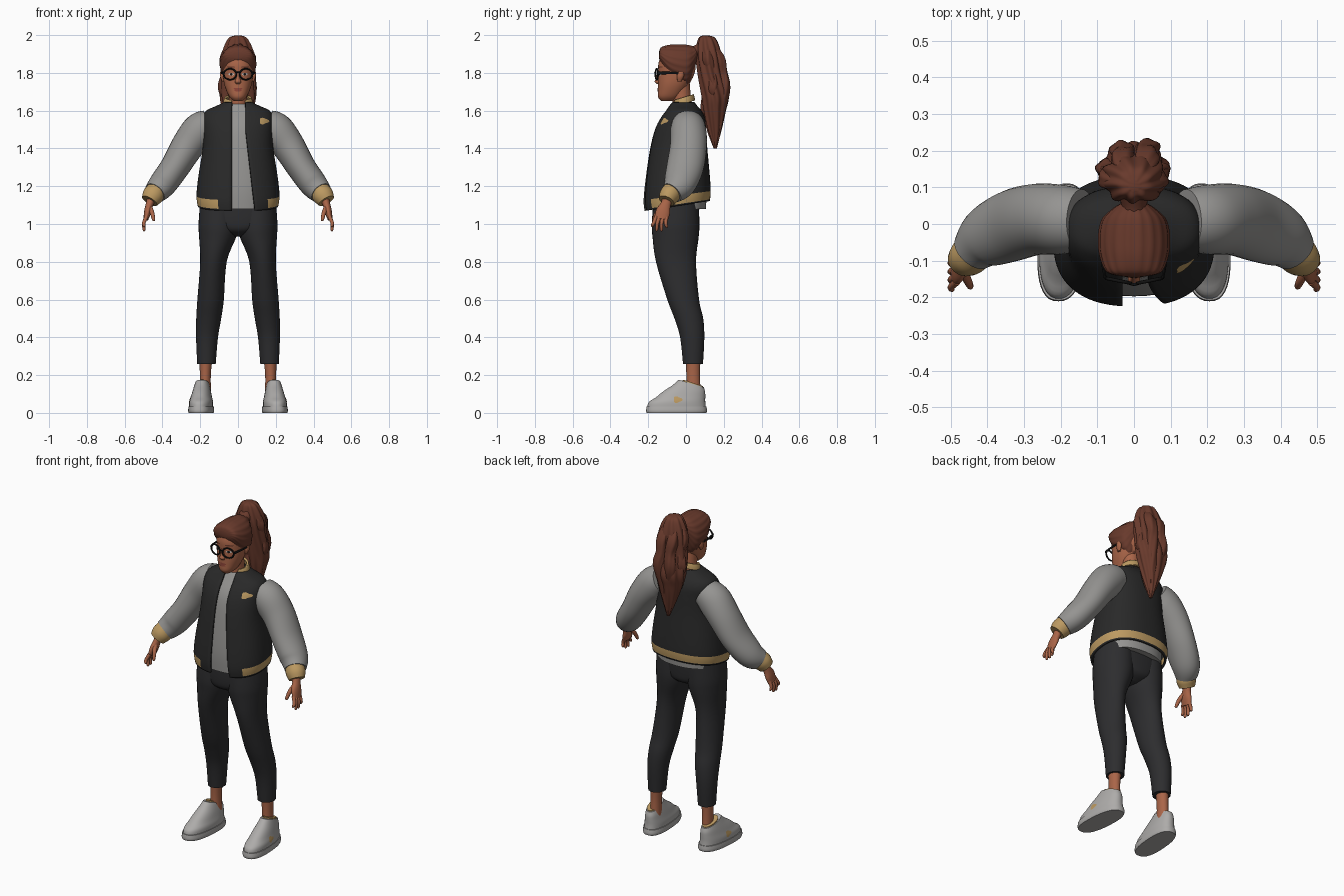
import bpy, bmesh, math
from mathutils import Vector
from mathutils.bvhtree import BVHTree

if "Cube" in bpy.data.objects:
    bpy.data.objects.remove(bpy.data.objects["Cube"], do_unlink=True)


def material(name, red, green, blue):
    mat = bpy.data.materials.new(name)
    mat.use_nodes = True
    mat.diffuse_color = (red, green, blue, 1)
    shader = next(node for node in mat.node_tree.nodes if node.type == "BSDF_PRINCIPLED")
    shader.inputs["Base Color"].default_value = (red, green, blue, 1)
    shader.inputs["Roughness"].default_value = 0.8
    return mat


jacket_black = material("jacket black", .022, .022, .022)
trouser_black = material("trouser charcoal", .026, .026, .028)
cloth_grey = material("cloth grey", .3, .295, .285)
shoe_grey = material("shoe grey", .42, .41, .4)
skin = material("skin brown", .4, .13, .065)
hair = material("hair auburn", .14, .042, .025)
gold = material("trim gold", .5, .32, .12)
black = material("frame black", .006, .006, .006)
lip = material("lip rose", .27, .06, .04)
eye_white = material("eye white", .55, .5, .46)


def finish(name, bm, *mats):
    """Turn a bmesh into a smooth shaded object."""
    bmesh.ops.recalc_face_normals(bm, faces=bm.faces)
    for face in bm.faces:
        face.smooth = True
    mesh = bpy.data.meshes.new(name)
    bm.to_mesh(mesh)
    bm.free()
    for mat in mats:
        mesh.materials.append(mat)
    mesh.set_sharp_from_angle(angle=math.radians(50))
    obj = bpy.data.objects.new(name, mesh)
    bpy.context.collection.objects.link(obj)
    return obj


def spline(rings, steps):
    """Smooth the list of (x, y, z, width, depth) sections."""
    rings = [Vector(ring) for ring in rings]
    padded = [rings[0]] + rings + [rings[-1]]
    result = []
    for a, b, c, d in zip(padded, padded[1:], padded[2:], padded[3:]):
        for step in range(steps):
            t = step / steps
            result.append((b * 2 + (c - a) * t + (a * 2 - b * 5 + c * 4 - d) * t**2
                           + (b * 3 - a - c * 3 + d) * t**3) / 2)
    return result + [rings[-1]]


def loft(name, rings, mats, axis=None, n=24, steps=4, power=2, groove=(0, 0, 0),
         gap=None, warp=None, paint=None, side=1):
    """Skin sections along a fixed axis, or square to their own path."""
    mats = mats if isinstance(mats, tuple) else (mats,)
    sections = spline(rings, steps)
    bm, rows = bmesh.new(), []
    depth, waves, twist = groove
    for i, (x, y, z, width, height) in enumerate(sections):
        before, after = sections[max(i - 1, 0)], sections[min(i + 1, len(sections) - 1)]
        tangent = Vector(axis or (after - before)[:3]).normalized()
        v = Vector((0, 0, 1)) if abs(tangent.y) > .95 else Vector((0, 1, 0))
        v = (v - tangent * v.dot(tangent)).normalized()
        u = v.cross(tangent)
        start, end = -math.pi / 2, math.pi * 1.5
        if gap:
            right, left = gap(z)
            start += math.asin((left / width) ** (power / 2))
            end -= math.asin((right / width) ** (power / 2))
        row = []
        for k in range(n):
            angle = start + (end - start) * k / (n - 1 if gap else n)
            swell = 1 + depth * math.cos(waves * angle + twist * z)
            c, s = math.cos(angle), math.sin(angle)
            c = math.copysign(abs(c) ** (2 / power), c) * width * swell
            s = math.copysign(abs(s) ** (2 / power), s) * height * swell
            row.append(bm.verts.new(Vector((x, y, z)) + u * c + v * s))
        rows.append(row)
    for low, high in zip(rows, rows[1:]):
        for k in range(n - 1 if gap else n):
            j = (k + 1) % n
            bm.faces.new((low[k], low[j], high[j], high[k]))
    if not gap:
        bm.faces.new(rows[0])
        bm.faces.new(rows[-1])
    if paint:
        for face in bm.faces:
            face.material_index = paint(face.calc_center_median())
    for vert in bm.verts:
        if warp:
            vert.co = warp(vert.co)
        vert.co.x *= side
    return finish(name, bm, *mats)


def plate(name, target, centre, direction, width, height, mat, lift=.002, lobes=0):
    """Thin patch projected onto another part."""
    mesh = target.data
    tree = BVHTree.FromPolygons([v.co for v in mesh.vertices],
                                [p.vertices[:] for p in mesh.polygons])
    direction, centre = Vector(direction), Vector(centre)
    across = direction.cross(Vector((0, 0, 1)))
    bm, rows = bmesh.new(), []
    for ring in range(4):
        row = []
        for k in range(20):
            angle = math.tau * k / 20
            radius = (ring + .05) / 3 * (1 + .2 * math.cos(lobes * angle) * bool(lobes))
            point = centre + across * math.cos(angle) * radius * width
            point.z += math.sin(angle) * radius * height
            hit = tree.ray_cast(point - direction, direction)[0]
            row.append(bm.verts.new((hit or point) - direction * lift))
        rows.append(row)
    bm.faces.new(rows[0])
    for a, b in zip(rows, rows[1:]):
        for k in range(20):
            bm.faces.new((a[k - 1], a[k], b[k], b[k - 1]))
    obj = finish(name, bm, mat)
    if obj.data.polygons[0].normal.dot(direction) > 0:
        obj.data.flip_normals()
    return obj


UP, BACK = (0, 0, 1), (0, 1, 0)

# Head and neck
head = loft("head", [(0, -.1, 1.65, .022, .03), (0, -.09, 1.672, .045, .058),
                     (0, -.075, 1.71, .063, .073), (0, -.062, 1.75, .075, .085),
                     (0, -.05, 1.8, .081, .096), (0, -.048, 1.85, .081, .098),
                     (0, -.045, 1.9, .068, .08), (0, -.04, 1.93, .03, .04)],
            skin, UP, n=40, power=2.2)
loft("neck", [(0, -.01, 1.55, .065, .06), (0, -.02, 1.64, .05, .05),
              (0, -.03, 1.74, .05, .05)], skin, UP)
loft("nose", [(0, -.143, 1.81, .007, .006), (0, -.148, 1.77, .011, .012),
              (0, -.15, 1.753, .017, .016), (0, -.146, 1.74, .01, .007)], skin, UP, n=16)
plate("upper_lip", head, (0, 0, 1.716), BACK, .024, .005, lip, .003)
plate("lower_lip", head, (0, 0, 1.707), BACK, .02, .006, lip, .005)

# Eyes, brows, ears and glasses
for side, label in ((1, "left"), (-1, "right")):
    plate(label + "_eye", head, (side * .036, 0, 1.793), BACK, .015, .007, eye_white, .002)
    plate(label + "_pupil", head, (side * .036, 0, 1.793), BACK, .007, .007, black, .004)
    plate(label + "_brow", head, (side * .038, 0, 1.831), BACK, .022, .004, hair, .003)
    loft(label + "_ear", [(.078, -.035, 1.755, .006, .01), (.083, -.03, 1.78, .011, .018),
                          (.085, -.027, 1.805, .009, .016)], skin, UP, n=12, side=side)
    bpy.ops.mesh.primitive_torus_add(major_radius=.034, minor_radius=.0048, major_segments=32,
                                     minor_segments=8, location=(side * .042, -.155, 1.793),
                                     rotation=(math.pi / 2, 0, side * .2))
    rim = bpy.context.object
    rim.name = label + "_glasses_rim"
    rim.scale.y = .85
    rim.data.materials.append(black)
    bpy.ops.object.shade_smooth()
    loft(label + "_glasses_arm", [(.078, -.15, 1.8, .004, .009), (.086, -.1, 1.8, .004, .007),
                                  (.088, -.03, 1.798, .003, .004)], black, BACK, n=8, side=side)
loft("glasses_bridge", [(-.012, -.162, 1.8, .004, .004), (0, -.165, 1.803, .004, .004),
                        (.012, -.162, 1.8, .004, .004)], black, n=8)

# Hair swept back to a knot, and the ponytail
loft("swept_hair", [(0, -.143, 1.893, .03, .016), (0, -.132, 1.892, .072, .043),
                    (0, -.09, 1.862, .092, .086), (0, -.04, 1.845, .097, .105),
                    (0, .01, 1.84, .088, .108), (0, .04, 1.87, .06, .07),
                    (0, .06, 1.91, .03, .03)],
     hair, BACK, n=72, steps=5, groove=(.018, 18, 0))
loft("hair_tie", [(0, .02, 1.9, .036, .036), (0, .045, 1.912, .033, .033),
                  (0, .085, 1.93, .045, .04)], hair, BACK)
loft("ponytail", [(0, .105, 1.998, .015, .015), (0, .112, 1.98, .05, .045),
                  (0, .12, 1.9, .082, .066), (0, .13, 1.8, .088, .066),
                  (0, .152, 1.68, .092, .07), (0, .15, 1.6, .075, .058),
                  (.005, .15, 1.5, .042, .038), (.01, .155, 1.4, .008, .008)],
     hair, UP, n=72, steps=6, groove=(.07, 9, 14))
for i, (x, y, tip) in enumerate(((-.065, .13, 1.6), (.06, .125, 1.63), (-.03, .18, 1.5),
                                 (.035, .185, 1.47), (0, .1, 1.53))):
    middle = 1.72
    loft(f"ponytail_lock_{i}", [(x * .4, .11, 1.975, .012, .012), (x, y - .01, 1.88, .033, .028),
                                (x * .85, y + .01, 1.8, .03, .025), (x * 1.1, y + .02, middle, .034, .028),
                                (x * .7, y, (middle + tip) / 2, .025, .022),
                                (x * .6, y - .01, tip, .004, .004)],
         hair, n=24, groove=(.08, 5, 25))

# Shirt
loft("shirt", [(0, -.045, 1.08, .185, .15), (0, -.043, 1.2, .185, .153),
               (0, -.04, 1.4, .165, .133), (0, -.03, 1.52, .155, .115),
               (0, -.018, 1.6, .12, .075), (0, -.015, 1.635, .065, .055)],
     cloth_grey, UP, n=48, power=2.3)


# Open jacket with a gold waistband and collar
def opening(z):
    return .032, .04 + .05 * max(0, min(1, (1.5 - z) / .4))


def hem_slope(p):
    p.z += .15 * (p.y + .05) * max(0, (1.6 - p.z) / .5)
    return p


def waistband(c):
    return int(1.105 < c.z < 1.15 and (c.x < -.11 or c.x > .16 or c.y > -.05))


jacket = loft("jacket", [(0, -.047, 1.095, .213, .173), (0, -.047, 1.15, .22, .178),
                         (0, -.045, 1.25, .21, .17), (0, -.04, 1.4, .187, .152),
                         (0, -.03, 1.5, .185, .136), (0, -.018, 1.56, .187, .118),
                         (0, -.012, 1.6, .168, .094), (0, -.015, 1.625, .115, .075),
                         (0, -.015, 1.645, .074, .06)],
              (jacket_black, gold), UP, n=72, power=2.4, gap=opening, warp=hem_slope, paint=waistband)
collar = loft("collar", [(0, -.015, 1.64, .08, .063), (0, -.015, 1.66, .076, .06),
                         (0, -.015, 1.675, .07, .056)], gold, UP, n=40,
              gap=lambda z: (.036, .042), warp=lambda p: Vector((p.x, p.y, p.z + p.y * .3)))
for part in (jacket, collar):
    shell = part.modifiers.new("cloth thickness", "SOLIDIFY")
    shell.thickness = .012
    shell.offset = -1
plate("chest_patch", jacket, (.137, 0, 1.545), BACK, .024, .016, gold, .003, lobes=3)

# Trouser seat
loft("trouser_seat", [(0, -.055, .935, .03, .06), (0, -.055, .965, .12, .11),
                      (0, -.055, 1.02, .198, .122), (0, -.052, 1.13, .195, .124)],
     trouser_black, UP, n=40, power=2.3)


def shoe_shape(p):
    p.z -= (p.y - .03) * .4 * max(0, (p.z - .08) / .1)
    return Vector((p.x + .195 - .07 * (p.y + .05), p.y, p.z))


for side, label in ((1, "left"), (-1, "right")):
    # Trouser leg, ankle and shoe
    loft(label + "_trouser_leg", [(.1, -.053, 1.12, .1, .12), (.103, -.055, 1, .106, .126),
                                  (.108, -.055, .93, .098, .122), (.13, -.053, .8, .07, .106),
                                  (.145, -.015, .6, .07, .084), (.155, .015, .5, .066, .076),
                                  (.164, .033, .4, .058, .064), (.167, .037, .26, .049, .053)],
         trouser_black, UP, n=32, side=side)
    loft(label + "_ankle", [(.173, .04, .1, .03, .038), (.173, .038, .2, .029, .036),
                            (.17, .037, .29, .035, .04)], skin, UP, side=side)
    loft(label + "_shoe_sole", [(0, -.05, 0, .064, .158), (0, -.05, .012, .067, .161),
                                (0, -.05, .035, .065, .158)],
         shoe_grey, UP, n=40, power=2.5, warp=shoe_shape, side=side)
    shoe = loft(label + "_shoe_upper", [(0, -.05, .03, .062, .155), (0, -.046, .06, .061, .148),
                                        (0, -.02, .09, .053, .122), (0, .013, .125, .044, .088),
                                        (0, .028, .155, .036, .066)],
                shoe_grey, UP, n=40, power=2.3, warp=shoe_shape, side=side)
    loft(label + "_shoe_lining", [(0, .034, .14, .034, .056), (0, .036, .161, .032, .053)],
         gold, UP, warp=shoe_shape, side=side)
    plate(label + "_shoe_patch", shoe, (side * .3, -.045, .07), (-side, 0, 0), .022, .016, gold, lobes=3)

    # Sleeve and cuff
    loft(label + "_sleeve", [(.145, .01, 1.53, .08, .085), (.2, .012, 1.495, .095, .095),
                             (.265, .013, 1.415, .087, .097), (.335, -.005, 1.3, .077, .098),
                             (.4, -.035, 1.21, .073, .085), (.44, -.075, 1.165, .06, .06)],
         cloth_grey, n=32, steps=6, side=side)
    loft(label + "_cuff", [(.435, -.073, 1.172, .054, .054), (.452, -.09, 1.148, .056, .053),
                           (.468, -.103, 1.122, .046, .043)], gold, side=side)

    # Hand
    loft(label + "_hand", [(.452, -.092, 1.15, .026, .028), (.468, -.107, 1.105, .02, .027),
                           (.478, -.122, 1.065, .019, .038), (.488, -.131, 1.025, .013, .035)],
         skin, side=side)
    for i, (root, tip, z) in enumerate(((-.157, -.178, .985), (-.14, -.155, .963),
                                        (-.121, -.13, .963), (-.104, -.103, .98))):
        loft(f"{label}_finger_{i}", [(.484, root, 1.04, .011, .011),
                                     (.499, (root + tip) / 2 - .004, 1.005, .0095, .0095),
                                     (.497, tip, z + .008, .008, .008), (.494, tip, z, .004, .004)],
             skin, n=10, side=side)
    loft(label + "_thumb", [(.468, -.125, 1.09, .014, .015), (.455, -.153, 1.06, .012, .012),
                            (.447, -.17, 1.025, .009, .009), (.446, -.172, 1.015, .004, .004)],
         skin, n=10, side=side)
